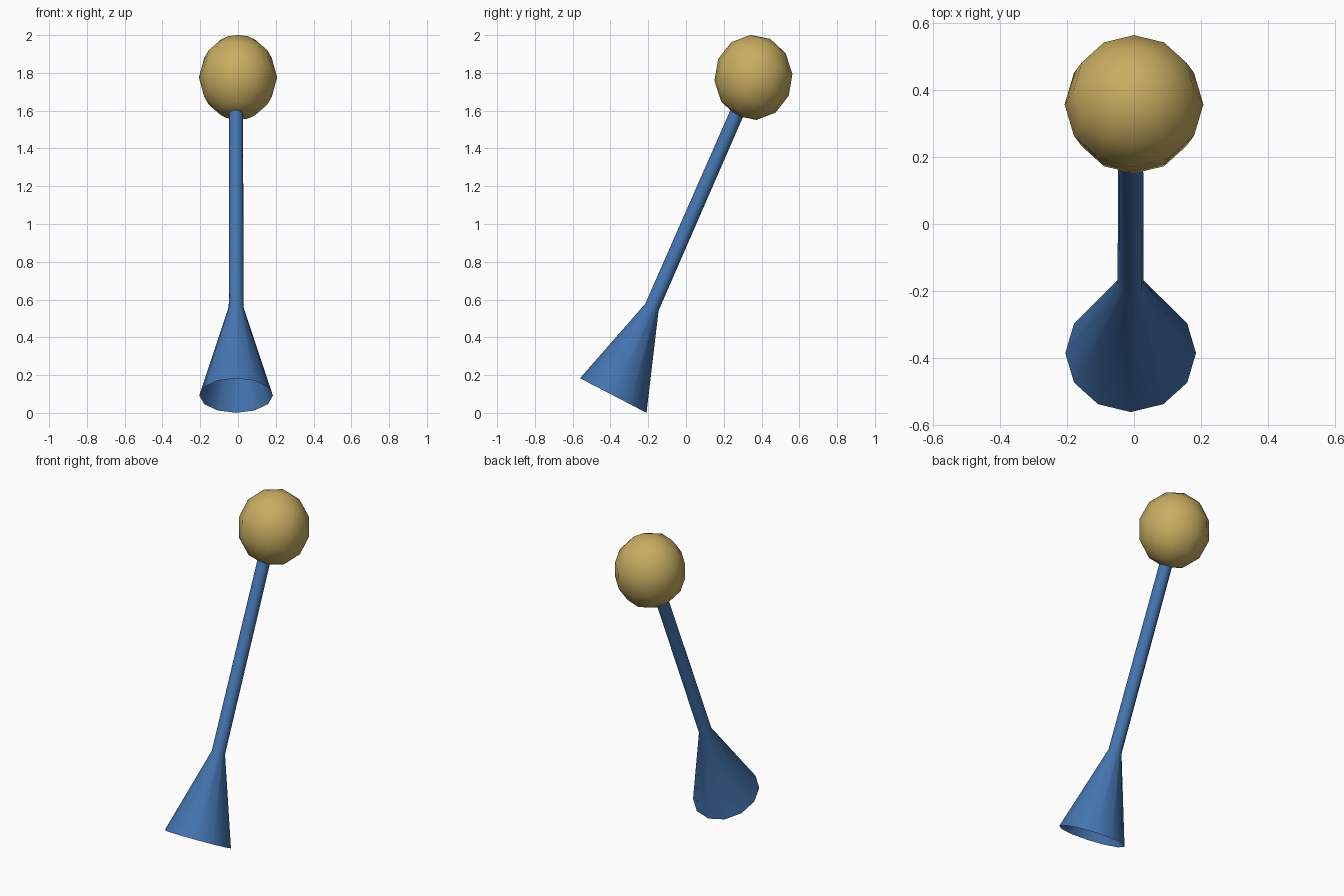
import bpy, bmesh, math
from mathutils import Matrix

cube = bpy.data.objects.get("Cube")
if cube:
    bpy.data.objects.remove(cube, do_unlink=True)

SIDES = 12
# The whole model leans back, then is stretched slightly upward
LEAN = Matrix.Diagonal((1, 1, 1.09, 1)) @ Matrix.Rotation(math.radians(-25.5), 4, 'X')


def material(name, color):
    mat = bpy.data.materials.new(name)
    mat.use_nodes = True
    mat.diffuse_color = (*color, 1)
    mat.node_tree.nodes["Principled BSDF"].inputs["Base Color"].default_value = (*color, 1)
    return mat


def finish(name, bm, mat, centre):
    bmesh.ops.recalc_face_normals(bm, faces=bm.faces)
    for face in bm.faces:
        face.smooth = True
    bm.transform(Matrix.Translation(centre) @ LEAN)
    mesh = bpy.data.meshes.new(name)
    bm.to_mesh(mesh)
    bm.free()
    mesh.materials.append(mat)
    obj = bpy.data.objects.new(name, mesh)
    bpy.context.collection.objects.link(obj)


blue = material("blue", (0.058, 0.175, 0.43))
gold = material("gold", (0.58, 0.42, 0.12))

# Open flared foot running into a thin rod: (radius, distance along the axis)
profile = [(0.195, 0), (0.039, 0.475), (0.037, 1.58)]
bm = bmesh.new()
rings = []
for radius, height in profile:
    angles = [2 * math.pi * i / SIDES for i in range(SIDES)]
    rings.append([bm.verts.new((radius * math.cos(a), radius * math.sin(a), height))
                  for a in angles])
for low, high in zip(rings, rings[1:]):
    for i in range(SIDES):
        j = (i + 1) % SIDES
        bm.faces.new((low[i], low[j], high[j], high[i]))
finish("flared_rod", bm, blue, (-0.01, -0.385, 0.092))

# Ball on the end of the rod
bm = bmesh.new()
bmesh.ops.create_uvsphere(bm, u_segments=SIDES, v_segments=6, radius=0.207)
finish("ball", bm, gold, (0, 0.357, 1.776))
